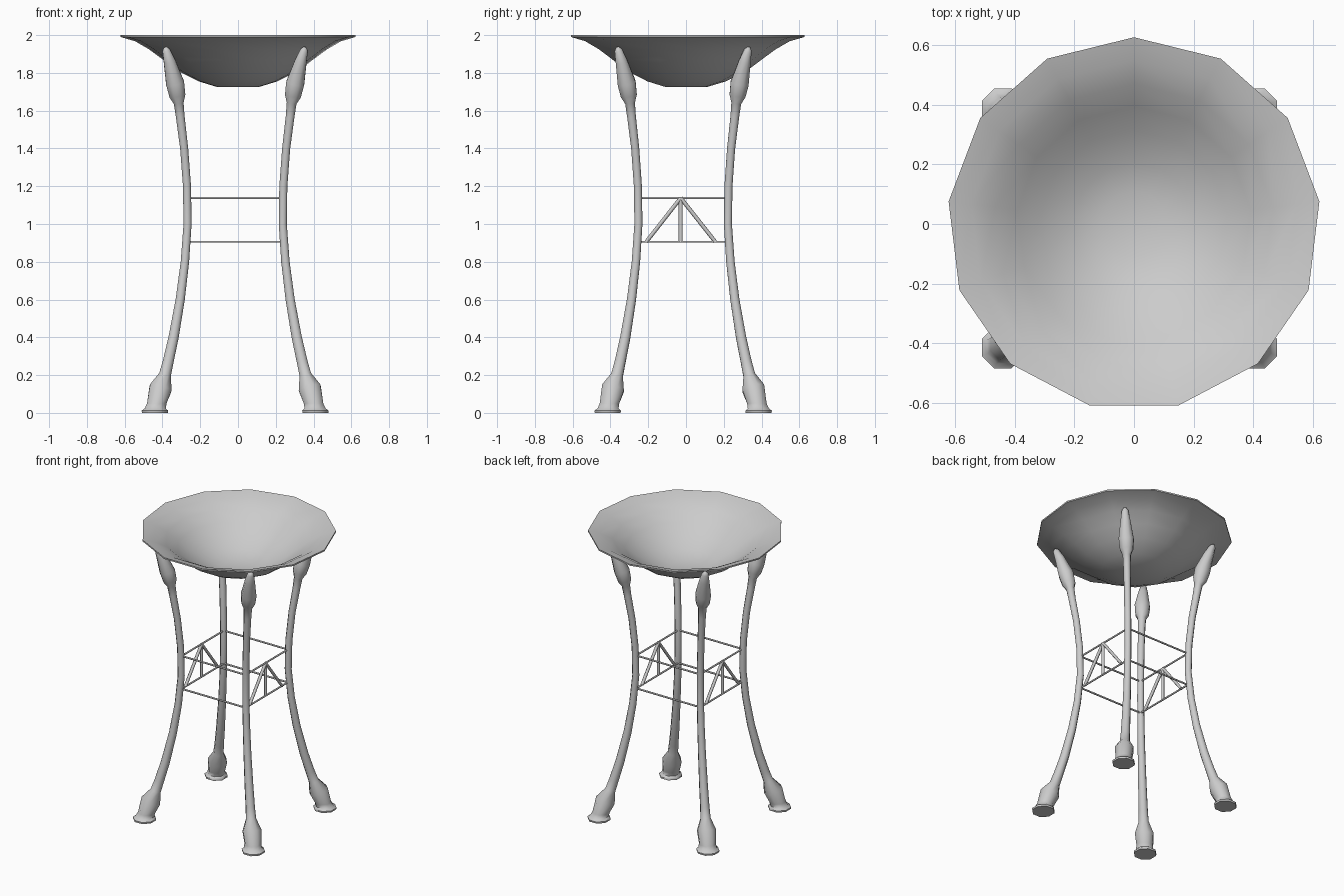
import bpy, bmesh, math
from mathutils import Vector

if "Cube" in bpy.data.objects:
    bpy.data.objects.remove(bpy.data.objects["Cube"])

CX, CY = -0.015, -0.015   # centre of the leg frame
YS = 0.94                 # leg frame is slightly narrower in y


def finish(name, bm, angle=55):
    bmesh.ops.recalc_face_normals(bm, faces=bm.faces[:])
    me = bpy.data.meshes.new(name)
    bm.to_mesh(me)
    bm.free()
    ob = bpy.data.objects.new(name, me)
    bpy.context.collection.objects.link(ob)
    bpy.ops.object.select_all(action='DESELECT')
    ob.select_set(True)
    bpy.context.view_layer.objects.active = ob
    bpy.ops.object.shade_smooth_by_angle(angle=math.radians(angle))
    return ob


def tube(name, points, radii, sides=8, level_below=None, angle=55):
    """Sweep rings along points; rings below level_below stay horizontal."""
    bm = bmesh.new()
    pts = [Vector(p) for p in points]
    rings = []
    for i, (p, r) in enumerate(zip(pts, radii)):
        t = (pts[min(i + 1, len(pts) - 1)] - pts[max(i - 1, 0)]).normalized()
        if level_below is not None and p.z < level_below:
            t = Vector((0, 0, 1))
        ref = Vector((0, 1, 0)) if abs(t.y) < 0.9 else Vector((1, 0, 0))
        u = ref.cross(t).normalized()
        v = t.cross(u)
        rings.append([bm.verts.new(p + r * (math.cos(a) * u + math.sin(a) * v))
                      for a in (math.tau * (k + 0.5) / sides for k in range(sides))])
    for a, b in zip(rings, rings[1:]):
        for k in range(sides):
            n = (k + 1) % sides
            bm.faces.new((a[k], a[n], b[n], b[k]))
    bm.faces.new(rings[0])
    bm.faces.new(rings[-1])
    return finish(name, bm, angle)


# Bowl: 13-sided thin shell, outer profile then inner profile
outer = [(0.11, 1.725), (0.21, 1.755), (0.32, 1.81), (0.40, 1.87),
         (0.475, 1.925), (0.55, 1.968), (0.627, 1.99)]
inner = [(0.627, 2.0), (0.55, 1.978), (0.47, 1.936), (0.395, 1.881),
         (0.315, 1.822), (0.205, 1.767), (0.11, 1.737)]
SIDES = 13
bm = bmesh.new()
rings = [[bm.verts.new((r * math.sin(math.tau * k / SIDES),
                        r * math.cos(math.tau * k / SIDES), z))
          for k in range(SIDES)] for r, z in outer + inner]
for a, b in zip(rings, rings[1:]):
    for k in range(SIDES):
        n = (k + 1) % SIDES
        bm.faces.new((a[k], a[n], b[n], b[k]))
bm.faces.new(rings[0])
bm.faces.new(rings[-1])
finish("bowl", bm, 40)

# Legs: (outward offset, height, radius), flared foot to bulbous pointed top
leg = [(0.425, 0.0, 0.074), (0.425, 0.012, 0.076), (0.423, 0.024, 0.06),
       (0.415, 0.05, 0.056), (0.395, 0.13, 0.064), (0.372, 0.2, 0.034),
       (0.355, 0.27, 0.031), (0.326, 0.4, 0.029), (0.291, 0.6, 0.026),
       (0.266, 0.8, 0.024), (0.252, 1.0, 0.023), (0.255, 1.2, 0.023),
       (0.27, 1.4, 0.023), (0.291, 1.57, 0.025), (0.299, 1.64, 0.028),
       (0.306, 1.68, 0.046), (0.318, 1.745, 0.052), (0.347, 1.86, 0.034),
       (0.365, 1.92, 0.022), (0.370, 1.936, 0.008)]
for sx, xn in ((-1, "left"), (1, "right")):
    for sy, yn in ((-1, "front"), (1, "back")):
        path = [(CX + sx * d, CY + sy * d * YS, z) for d, z, r in leg]
        tube(f"{yn}_{xn}_leg", path, [p[2] for p in leg], 8, 0.06)

# Rails: two thin rectangles joining the legs
X, Y = 0.25, 0.235
LOW, HIGH = 0.906, 1.138
for z, zn in ((LOW, "lower"), (HIGH, "upper")):
    for s, xn, yn in ((-1, "left", "front"), (1, "right", "back")):
        tube(f"{zn}_{yn}_rail", [(CX - X, CY + s * Y, z), (CX + X, CY + s * Y, z)],
             [0.006] * 2, 6, angle=65)
        tube(f"{zn}_{xn}_rail", [(CX + s * X, CY - Y, z), (CX + s * X, CY + Y, z)],
             [0.006] * 2, 6, angle=65)

# Side trusses: a post and two diagonals from each upper side rail
for s, xn in ((-1, "left"), (1, "right")):
    x = CX + s * X
    for y, part in ((-0.21, "front_brace"), (-0.028, "post"), (0.155, "back_brace")):
        tube(f"{xn}_{part}", [(x, y, LOW), (x, -0.028, HIGH)],
             [0.0105] * 2, 6, angle=65)
